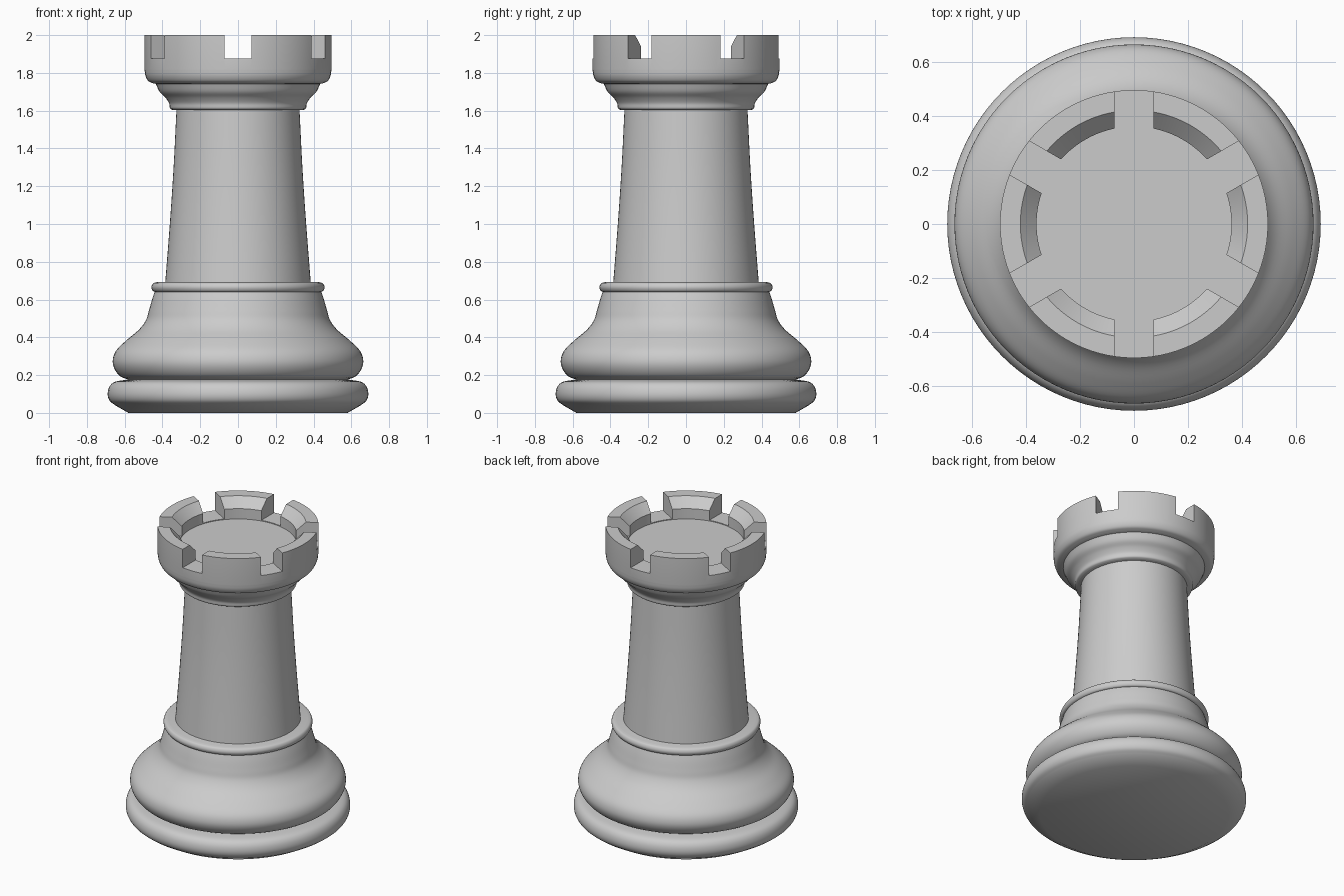
import bpy
import bmesh
from math import cos, sin, pi, radians
from mathutils import Vector, Matrix

SEGMENTS = 96

old = bpy.data.objects.get("Cube")
if old:
    bpy.data.objects.remove(old, do_unlink=True)

grey = bpy.data.materials.new("light grey")
grey.use_nodes = True
grey.diffuse_color = (0.6, 0.6, 0.6, 1)
grey.node_tree.nodes["Principled BSDF"].inputs["Base Color"].default_value = (0.6, 0.6, 0.6, 1)


def smooth_curve(points, steps=5):
    """Run a smooth curve through the (radius, height) points."""
    pts = [Vector(p) for p in points]
    pts = [2 * pts[0] - pts[1]] + pts + [2 * pts[-1] - pts[-2]]
    out = []
    for a, b, c, d in zip(pts, pts[1:], pts[2:], pts[3:]):
        for i in range(steps):
            t = i / steps
            out.append(0.5 * (2 * b + (c - a) * t + (2 * a - 5 * b + 4 * c - d) * t ** 2
                              + (3 * b - a - 3 * c + d) * t ** 3))
    return out + [pts[-2]]


def link(name, bm):
    mesh = bpy.data.meshes.new(name)
    bmesh.ops.recalc_face_normals(bm, faces=bm.faces)
    bm.to_mesh(mesh)
    bm.free()
    obj = bpy.data.objects.new(name, mesh)
    bpy.context.collection.objects.link(obj)
    return obj


def activate(obj):
    bpy.ops.object.select_all(action="DESELECT")
    obj.select_set(True)
    bpy.context.view_layer.objects.active = obj


def lathe(name, profile):
    """Turn a profile round the z axis and close both ends."""
    bm = bmesh.new()
    rings = []
    for r, z in profile:
        angles = [2 * pi * i / SEGMENTS for i in range(SEGMENTS)]
        rings.append([bm.verts.new((r * cos(a), r * sin(a), z)) for a in angles])
    for low, high in zip(rings, rings[1:]):
        for i in range(SEGMENTS):
            j = (i + 1) % SEGMENTS
            bm.faces.new((low[i], low[j], high[j], high[i]))
    bm.faces.new(rings[0][::-1])
    bm.faces.new(rings[-1])
    obj = link(name, bm)
    obj.data.materials.append(grey)
    return obj


def finish(obj):
    activate(obj)
    bpy.ops.object.shade_smooth_by_angle(angle=radians(30))


# Rounded foot ring
foot = lathe("foot", [(0.58, 0)] + smooth_curve(
    [(0.65, 0.04), (0.68, 0.065), (0.69, 0.1), (0.68, 0.14), (0.65, 0.165), (0.58, 0.177)]))

# Swelling base that narrows to a neck
base = lathe("base", smooth_curve(
    [(0.58, 0.176), (0.625, 0.195), (0.655, 0.235), (0.663, 0.28), (0.645, 0.33),
     (0.59, 0.385), (0.525, 0.44), (0.488, 0.49), (0.472, 0.54), (0.455, 0.6), (0.44, 0.645)]))

# Thin collar under the shaft
collar = lathe("collar", smooth_curve(
    [(0.43, 0.638), (0.45, 0.645), (0.458, 0.665), (0.45, 0.685), (0.43, 0.692)]))

# Tapered shaft
shaft = lathe("shaft", smooth_curve(
    [(0.386, 0.68), (0.361, 1.0), (0.341, 1.3), (0.325, 1.62)]))

# Crown: flared throat, round-bottomed cup, bevelled rim and sunken floor
throat = smooth_curve([(0.345, 1.603), (0.36, 1.613), (0.365, 1.64), (0.385, 1.67),
                       (0.415, 1.7), (0.435, 1.742)])
cup = smooth_curve([(0.45, 1.745), (0.475, 1.757), (0.49, 1.785), (0.495, 1.82)])
rim = [(0.495, 2.0), (0.42, 2.0), (0.36, 1.94), (0.36, 1.87)]
crown = lathe("crown", throat + cup + rim)

# Three bars through the centre cut the six notches
for angle in (30, 90, 150):
    bm = bmesh.new()
    bmesh.ops.create_cube(bm, size=1, matrix=Matrix.Rotation(radians(angle), 4, "Z")
                          @ Matrix.Translation((0, 0, 2.0))
                          @ Matrix.Diagonal((1.6, 0.144, 0.25, 1)))
    cutter = link("notch_cutter", bm)
    cutter.hide_render = True
    activate(crown)
    cut = crown.modifiers.new("notch", "BOOLEAN")
    cut.operation = "DIFFERENCE"
    cut.solver = "EXACT"
    cut.object = cutter
    bpy.ops.object.modifier_apply(modifier=cut.name)
    bpy.data.objects.remove(cutter, do_unlink=True)

for part in (foot, base, collar, shaft, crown):
    finish(part)
